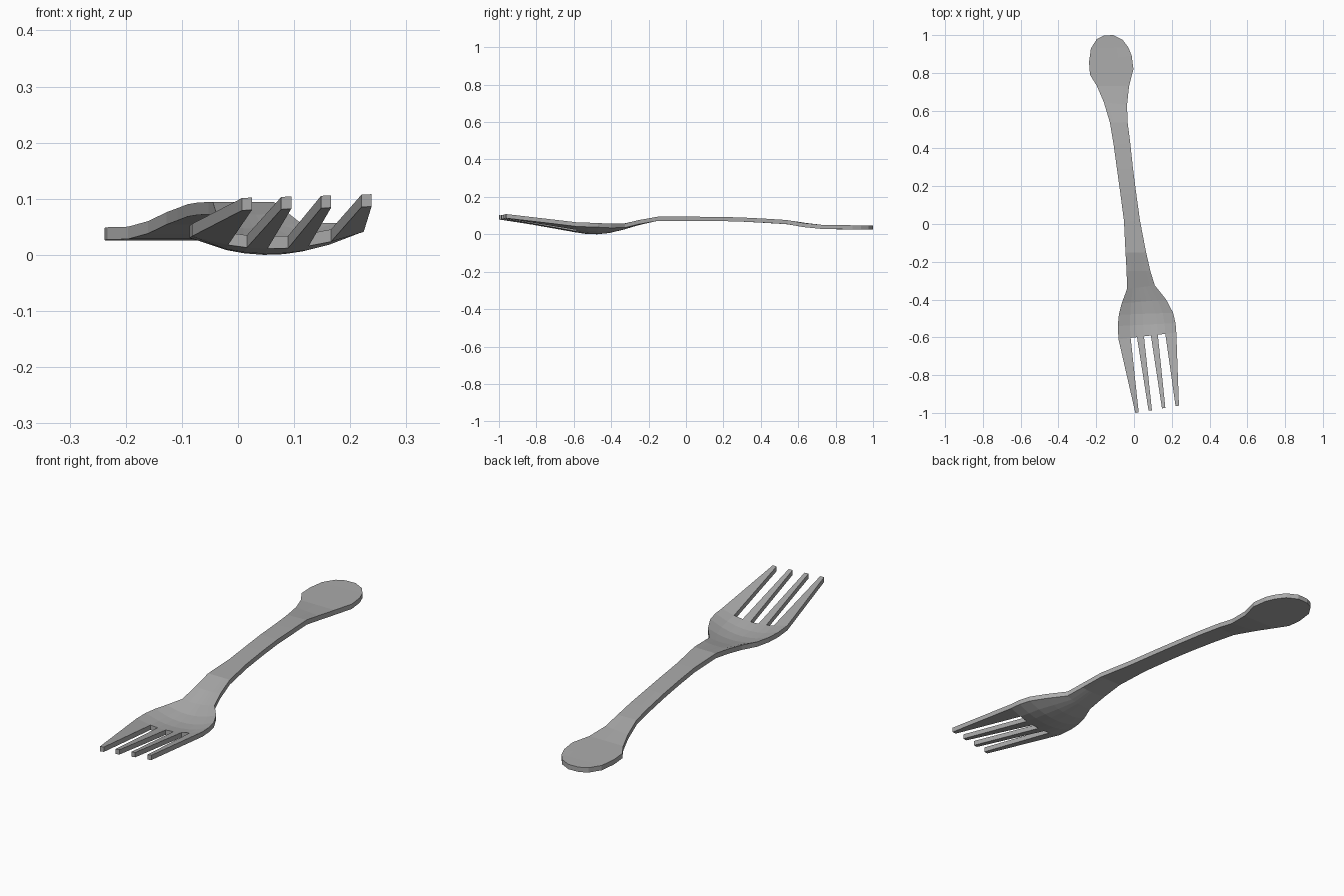
import bpy, bmesh
from mathutils import Vector

if "Cube" in bpy.data.objects:
    bpy.data.objects.remove(bpy.data.objects["Cube"])

THICK = 0.022
# Fractions across the width: tine, slot, tine, slot, tine, slot, tine
COLS = (0, .21, .32, .44, .56, .68, .81, 1)

# Stations from tine roots to handle end: left x, y, right x, y, edge height, dish depth
STATIONS = [
    (-.082, -.61, .224, -.575, .061, .026),
    (-.086, -.54, .220, -.525, .058, .033),
    (-.080, -.48, .207, -.470, .056, .033),
    (-.065, -.42, .170, -.400, .055, .024),
    (-.037, -.344, .110, -.325, .061, .010),
    (-.039, -.25, .087, -.250, .081, .004),
    (-.045, -.15, .064, -.150, .100, 0),
    (-.053, .016, .032, .016, .100, 0),
    (-.072, .16, .012, .160, .099, 0),
    (-.090, .29, -.005, .290, .096, 0),
    (-.108, .42, -.020, .430, .089, 0),
    (-.127, .535, -.034, .540, .082, 0),
    (-.160, .645, -.037, .630, .066, 0),
    (-.196, .73, -.026, .730, .056, 0),
    (-.233, .79, -.003, .820, .055, 0),
    (-.238, .857, -.012, .890, .054, 0),
    (-.228, .93, -.030, .935, .053, 0),
    (-.196, .98, -.060, .975, .053, 0),
    (-.160, .998, -.110, 1.0, .053, 0),
]

bm = bmesh.new()

# Bowl and handle upper surface
rows = []
for lx, ly, rx, ry, z, dish in STATIONS:
    row = []
    for t in COLS:
        p = Vector((lx, ly, z)).lerp(Vector((rx, ry, z + dish * .3)), t)
        p.z -= dish * (1 - (2 * t - 1) ** 2)
        row.append(bm.verts.new(p))
    rows.append(row)
for a, b in zip(rows, rows[1:]):
    for i in range(len(COLS) - 1):
        bm.faces.new((a[i], a[i + 1], b[i + 1], b[i]))

# Four straight tapering tines
for k, x in enumerate((.007, .077, .148, .220)):
    y, z = -1 + .012 * k, .107 + .002 * k
    left = bm.verts.new((x, y, z))
    right = bm.verts.new((x + .018, y + .002, z + .001))
    bm.faces.new((left, right, rows[0][2 * k + 1], rows[0][2 * k]))

# Thickness
res = bmesh.ops.extrude_face_region(bm, geom=bm.faces[:], use_keep_orig=True)
low = [g for g in res["geom"] if isinstance(g, bmesh.types.BMVert)]
bmesh.ops.translate(bm, verts=low, vec=(0, 0, -THICK))
bmesh.ops.recalc_face_normals(bm, faces=bm.faces[:])

# Rest on the ground
lowest = min(v.co.z for v in bm.verts)
bmesh.ops.translate(bm, verts=bm.verts[:], vec=(0, 0, -lowest))

mesh = bpy.data.meshes.new("fork")
bm.to_mesh(mesh)
bm.free()
fork = bpy.data.objects.new("fork", mesh)
bpy.context.collection.objects.link(fork)

# Dark grey metal, flat faces
metal = bpy.data.materials.new("dark_metal")
metal.diffuse_color = (.41, .41, .41, 1)
metal.use_nodes = True
metal.node_tree.nodes["Principled BSDF"].inputs["Base Color"].default_value = metal.diffuse_color
mesh.materials.append(metal)
